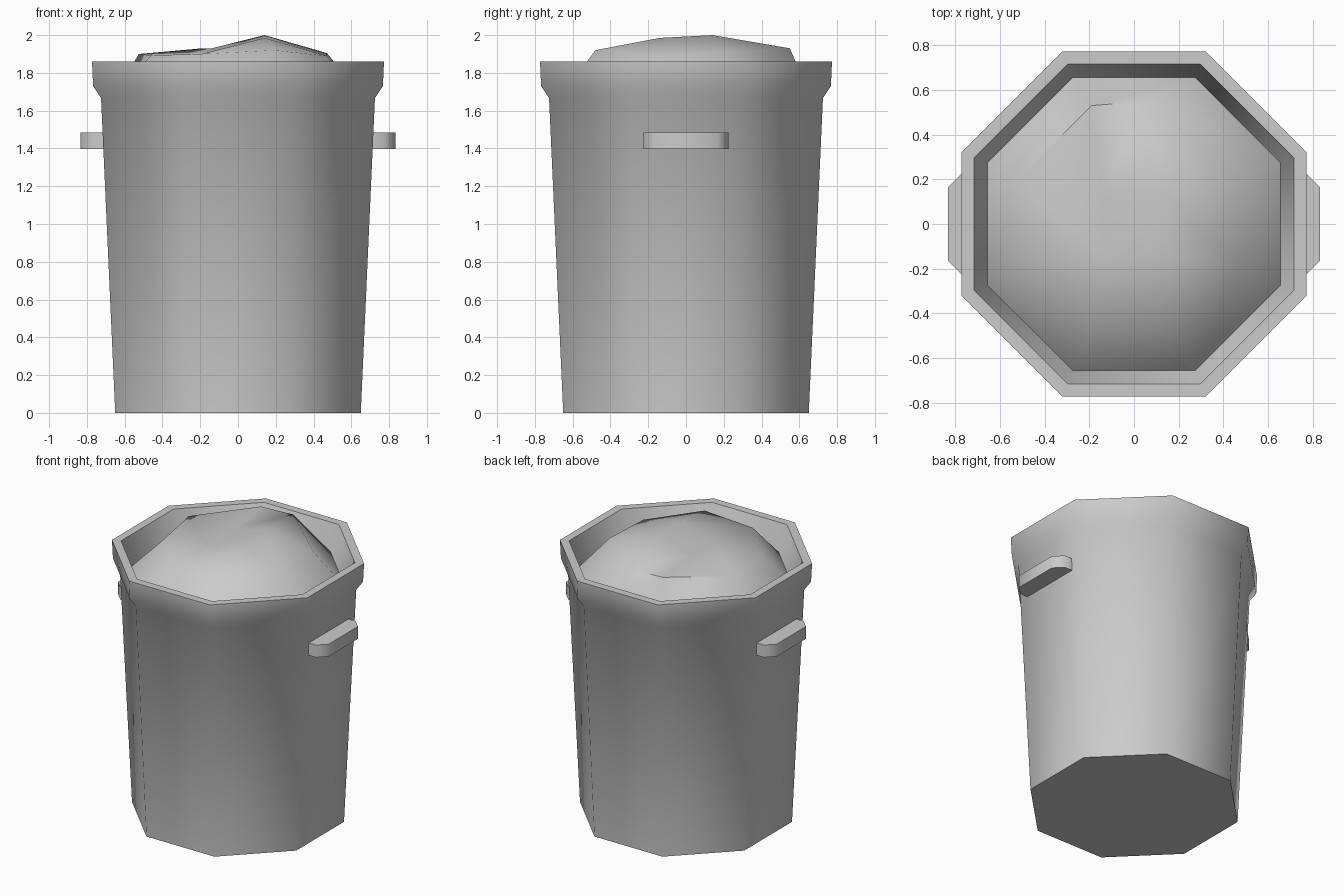
import bpy, bmesh, math

if "Cube" in bpy.data.objects:
    bpy.data.objects.remove(bpy.data.objects["Cube"])

def make(name, verts, faces, angle=50):
    me = bpy.data.meshes.new(name)
    me.from_pydata(verts, [], faces)
    bm = bmesh.new()
    bm.from_mesh(me)
    bmesh.ops.recalc_face_normals(bm, faces=bm.faces)
    bm.to_mesh(me)
    bm.free()
    ob = bpy.data.objects.new(name, me)
    bpy.context.collection.objects.link(ob)
    bpy.ops.object.select_all(action='DESELECT')
    ob.select_set(True)
    bpy.context.view_layer.objects.active = ob
    bpy.ops.object.shade_smooth_by_angle(angle=math.radians(angle))
    return ob

def octagon(apothem, z):
    r = apothem / math.cos(math.pi / 8)
    return [(r * math.cos(math.pi / 8 + i * math.pi / 4),
             r * math.sin(math.pi / 8 + i * math.pi / 4), z) for i in range(8)]

def bridge(a, b):
    return [(a + i, a + (i + 1) % 8, b + (i + 1) % 8, b + i) for i in range(8)]

# Tapered octagonal bin with closed bottom, flared rim and sloping inner wall
profile = [(0.65, 0), (0.725, 1.667), (0.767, 1.73), (0.773, 1.86),
           (0.717, 1.86), (0.657, 1.68)]
verts, faces = [], [tuple(range(8))]
for k, (a, z) in enumerate(profile):
    verts += octagon(a, z)
    if k:
        faces += bridge(8 * (k - 1), 8 * k)
make("bin_body", verts, faces)

# Lumpy heap filling the bin: outer ring, uneven middle ring, small raised centre
outer = octagon(0.657, 1.68)
middle = [(0.47, 0.19, 1.905), (0.05, 0.55, 1.93), (-0.19, 0.53, 1.93), (-0.525, 0.195, 1.9),
          (-0.46, -0.19, 1.893), (-0.19, -0.48, 1.90), (0.19, -0.48, 1.92), (0.47, -0.19, 1.89)]
centre = [(0.14, 0.14, 2.0), (-0.14, 0.15, 1.93), (-0.14, -0.14, 1.91), (0.14, -0.14, 1.985)]
faces = bridge(0, 8) + [(16, 17, 18, 19)]
for k in range(4):
    a, b, c = 8 + 2 * k, 9 + 2 * k, 8 + (2 * k + 2) % 8
    faces += [(a, b, 16 + k), (b, c, 16 + (k + 1) % 4, 16 + k)]
make("rubbish_heap", outer + middle + centre, faces)

# Chamfered grip on each side
outline = [(0.69, -0.225), (0.773, -0.225), (0.833, -0.165),
           (0.833, 0.165), (0.773, 0.225), (0.69, 0.225)]
for side, name in ((1, "handle_right"), (-1, "handle_left")):
    v = [(side * x, y, z) for z in (1.397, 1.485) for x, y in outline]
    f = [tuple(range(6)), tuple(range(6, 12))]
    f += [(i, (i + 1) % 6, 6 + (i + 1) % 6, 6 + i) for i in range(6)]
    make(name, v, f)
